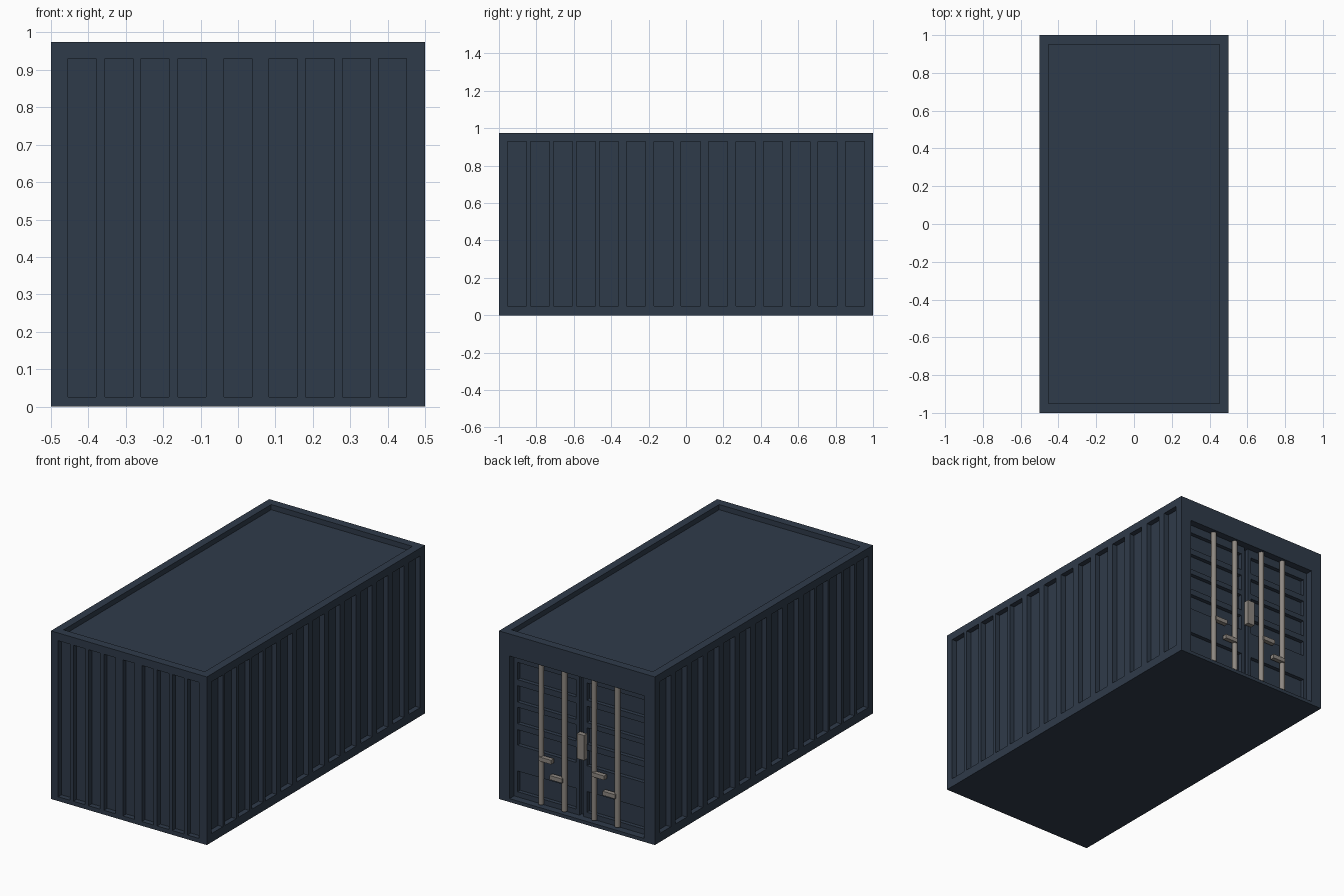
import bpy, bmesh
from mathutils import Matrix, Vector

if "Cube" in bpy.data.objects:
    bpy.data.objects.remove(bpy.data.objects["Cube"])

def material(name, rgb):
    m = bpy.data.materials.new(name)
    m.diffuse_color = (*rgb, 1)
    m.use_nodes = True
    m.node_tree.nodes["Principled BSDF"].inputs["Base Color"].default_value = m.diffuse_color
    return m

navy = material("navy paint", (0.028, 0.043, 0.068))
steel = material("worn steel", (0.27, 0.245, 0.22))

def boxes(name, spans, mat):
    """One object made of boxes given as (x0, x1, y0, y1, z0, z1)."""
    bm = bmesh.new()
    for x0, x1, y0, y1, z0, z1 in spans:
        c = Vector(((x0 + x1) / 2, (y0 + y1) / 2, (z0 + z1) / 2))
        size = Matrix.Diagonal((abs(x1 - x0), abs(y1 - y0), abs(z1 - z0), 1))
        bmesh.ops.create_cube(bm, size=1, matrix=Matrix.Translation(c) @ size)
    me = bpy.data.meshes.new(name)
    bm.to_mesh(me)
    bm.free()
    me.materials.append(mat)
    ob = bpy.data.objects.new(name, me)
    bpy.context.collection.objects.link(ob)
    return ob

H, D, OUT = 0.975, 0.03, 0.1

# container body and the recesses cut from it
body = boxes("container_body", [(-0.5, 0.5, -1, 1, 0, H)], navy)
cuts = []
# front end corrugation
for x in (-0.454, -0.356, -0.259, -0.161, -0.038, 0.083, 0.181, 0.279, 0.376):
    cuts.append((x, x + 0.075, -1 - OUT, -1 + D, 0.025, 0.93))
# side corrugation on both sides
starts = [-0.955 + 0.123 * i for i in range(5)] + [-0.318 + 0.1463 * i for i in range(9)]
for y in starts:
    for s in (-1, 1):
        cuts.append((s * (0.5 - D), s * (0.5 + OUT), y, y + 0.102, 0.05, 0.93))
# sunken roof and door opening
cuts.append((-0.453, 0.453, -0.951, 0.951, H - D, H + OUT))
cuts.append((-0.432, 0.432, 0.935, 1 + OUT, 0.02, 0.847))
cutter = boxes("recess_cutter", cuts, navy)
cutter.hide_render = True

mod = body.modifiers.new("recesses", 'BOOLEAN')
mod.operation = 'DIFFERENCE'
mod.solver = 'EXACT'
mod.object = cutter
bpy.context.view_layer.objects.active = body
bpy.ops.object.modifier_apply(modifier=mod.name)
bpy.data.objects.remove(cutter)

# door leaves: stiles and rails standing in front of the sunken panels
panels = [(0.05, 0.17), (0.32, 0.41), (0.445, 0.54), (0.57, 0.665), (0.70, 0.80)]
edges = [0.02] + [z for p in panels for z in p] + [0.847]
for s, side in ((1, "right"), (-1, "left")):
    parts = [(s * 0.41, s * 0.432, 0.93, 0.958, 0.02, 0.847),
             (s * 0.012, s * 0.035, 0.93, 0.958, 0.02, 0.847)]
    for z0, z1 in zip(edges[::2], edges[1::2]):
        parts.append((s * 0.035, s * 0.41, 0.93, 0.958, z0, z1))
    boxes(side + "_door_leaf", parts, navy)

# locking bars
for i, x in enumerate((0.247, 0.097, -0.093, -0.243)):
    bpy.ops.mesh.primitive_cylinder_add(vertices=12, radius=0.015, depth=0.815,
                                        location=(x, 0.975, 0.437))
    bar = bpy.context.object
    bar.name = f"locking_bar_{i + 1}"
    bar.data.materials.append(steel)
    bpy.ops.object.shade_smooth_by_angle()
    # handle reaching sideways from the bar
    d, z = ((-0.08, 0.30), (0.08, 0.21))[i % 2]
    boxes(f"bar_handle_{i + 1}", [(x, x + d, 0.972, 0.998, z - 0.012, z + 0.012)], steel)

# lock box over the door seam
boxes("lock_box", [(-0.035, 0.01, 0.955, 0.985, 0.36, 0.505)], steel)
